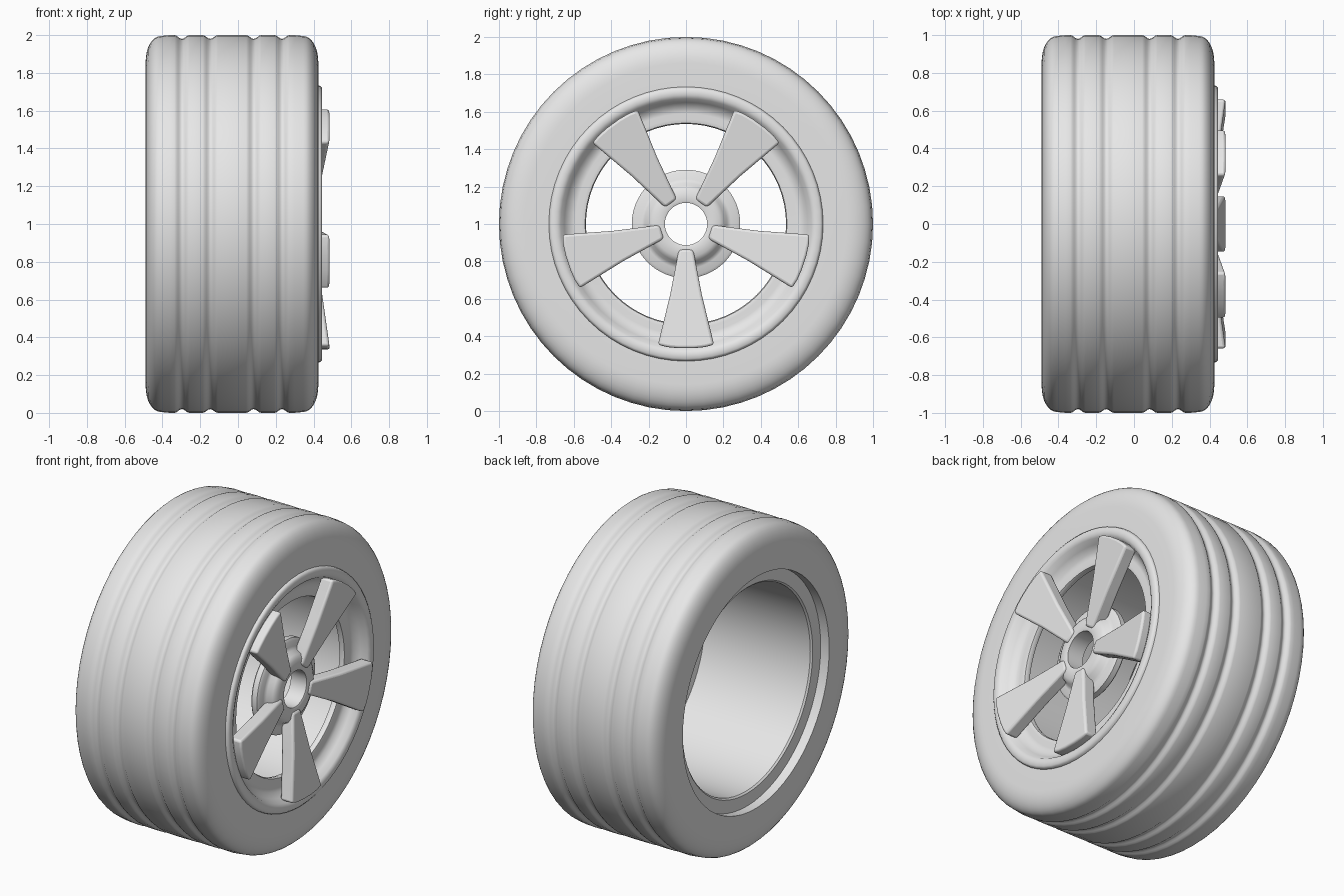
import bpy, bmesh, math
from mathutils import Matrix, Vector

cube = bpy.data.objects.get("Cube")
if cube:
    bpy.data.objects.remove(cube, do_unlink=True)

SEGMENTS = 64
CENTRE = (0, 0, 1)

grey = bpy.data.materials.new("plain_grey")
grey.use_nodes = True
colour = (0.8, 0.8, 0.8, 1)
grey.diffuse_color = colour
grey.node_tree.nodes["Principled BSDF"].inputs["Base Color"].default_value = colour


def finish(name, bm, bevel=0):
    """Turn a bmesh into a smooth shaded object on the wheel axis."""
    bmesh.ops.recalc_face_normals(bm, faces=bm.faces)
    mesh = bpy.data.meshes.new(name)
    bm.to_mesh(mesh)
    bm.free()
    mesh.materials.append(grey)
    obj = bpy.data.objects.new(name, mesh)
    obj.location = CENTRE
    bpy.context.collection.objects.link(obj)
    if bevel:
        mod = obj.modifiers.new("rounded_edges", 'BEVEL')
        mod.width = bevel
        mod.segments = 3
        mod.limit_method = 'ANGLE'
    bpy.ops.object.select_all(action='DESELECT')
    bpy.context.view_layer.objects.active = obj
    obj.select_set(True)
    bpy.ops.object.shade_smooth_by_angle(angle=math.radians(40))
    return obj


def lathe(name, profile):
    """Spin a closed (x, radius) profile around the x axis."""
    bm = bmesh.new()
    rings = []
    for i in range(SEGMENTS):
        a = math.tau * i / SEGMENTS
        rings.append([bm.verts.new((x, r * math.sin(a), -r * math.cos(a))) for x, r in profile])
    n = len(profile)
    for i in range(SEGMENTS):
        a, b = rings[i], rings[(i + 1) % SEGMENTS]
        for j in range(n):
            k = (j + 1) % n
            bm.faces.new((a[j], a[k], b[k], b[j]))
    return finish(name, bm)


# Tyre: half profile with rounded shoulder and two grooves, mirrored across its middle
MIDDLE, HALF = -0.032, 0.457
half = [(HALF, 0.73), (HALF, 0.86)]
for i in range(1, 9):
    a = math.pi / 2 * i / 8
    half.append((HALF - 0.08 * (1 - math.cos(a)), 0.86 + 0.135 * math.sin(a)))
half.append((0.33, 1.0))
for groove in (0.265, 0.115):
    for i in range(9):
        t = 1 - i / 4
        half.append((groove + 0.04 * t, 1 - 0.01 * (1 + math.cos(math.pi * t))))
right = [(MIDDLE + x, r) for x, r in half]
left = [(MIDDLE - x, r) for x, r in reversed(half)]
lathe("tyre", right + left)

# Rim: front lip, shallow dish, inner barrel and recessed rear ledge
lathe("rim", [
    (0.42, 0.735), (0.437, 0.73), (0.445, 0.72), (0.445, 0.69), (0.435, 0.67),
    (0.40, 0.65), (0.372, 0.62), (0.365, 0.59), (0.37, 0.56), (0.365, 0.54),
    (0.35, 0.535), (0.33, 0.54), (0.31, 0.63), (-0.42, 0.64), (-0.43, 0.65),
    (-0.43, 0.735),
])

# Hub: stepped bell with a centre bore
lathe("hub", [
    (0.40, 0.113), (0.405, 0.125), (0.40, 0.18), (0.385, 0.205), (0.355, 0.22),
    (0.345, 0.24), (0.345, 0.275), (0.335, 0.29), (0.30, 0.29), (0.29, 0.28),
    (0.29, 0.113),
])

# Spokes: tapered wedges that flare and rise towards the rim
edge = [(0.136, 0.035), (0.155, 0.042), (0.38, 0.085), (0.645, 0.15), (0.658, 0.10), (0.664, 0.04)]
outline = [(w, r) for r, w in edge] + [(-w, r) for r, w in reversed(edge)]
for i in range(5):
    bm = bmesh.new()
    front, back = [], []
    for w, r in outline:
        x = 0.412 + 0.142 * (r - 0.136)
        front.append(bm.verts.new((x, w, -r)))
        back.append(bm.verts.new((x - 0.085, w, -r)))
    bm.faces.new(front)
    bm.faces.new(back[::-1])
    for j in range(len(outline)):
        k = (j + 1) % len(outline)
        bm.faces.new((front[j], back[j], back[k], front[k]))
    bm.transform(Matrix.Rotation(math.tau * i / 5, 4, 'X'))
    finish(f"spoke_{i + 1}", bm, bevel=0.014)
